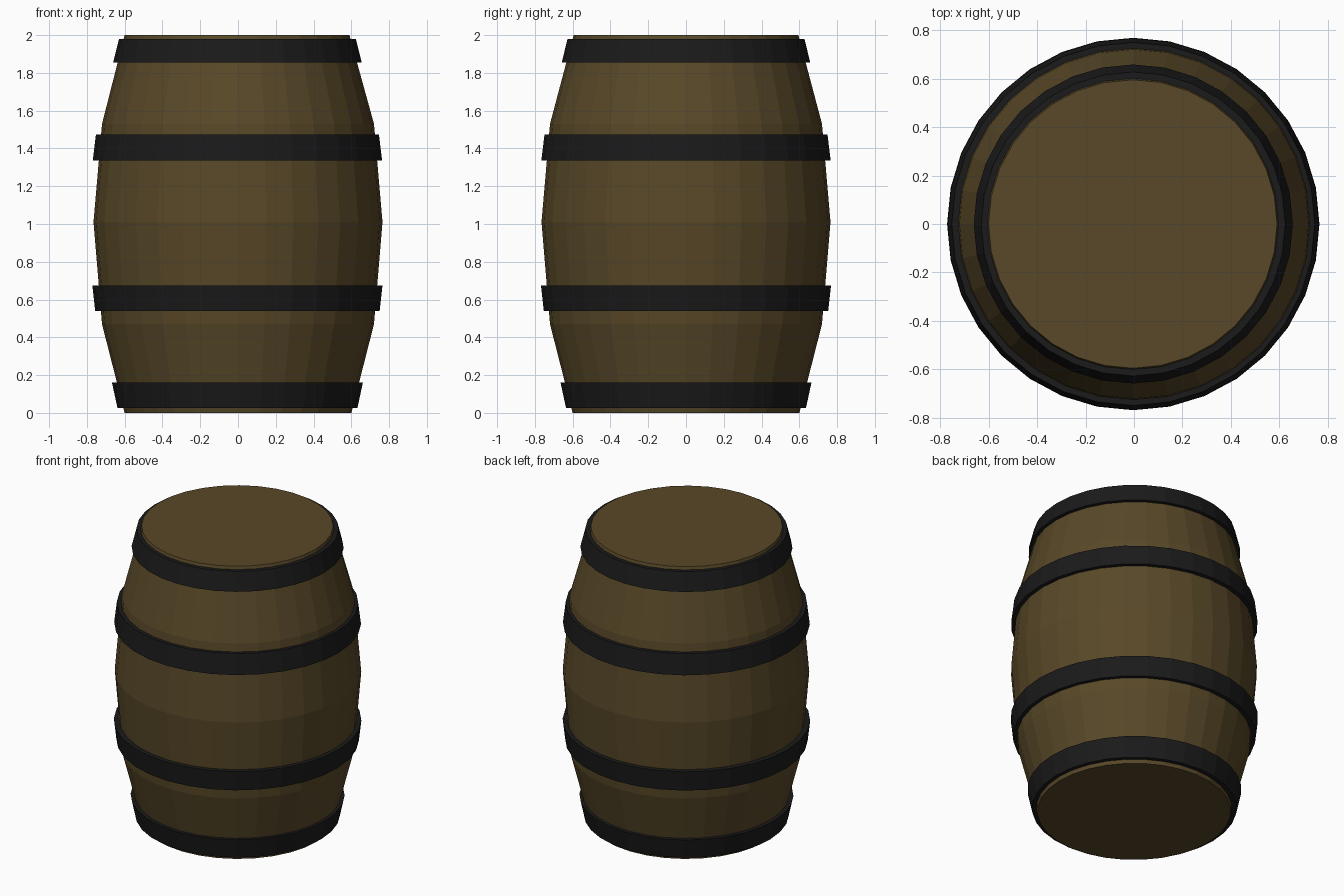
import bpy, bmesh, math

if "Cube" in bpy.data.objects:
    bpy.data.objects.remove(bpy.data.objects["Cube"])

SIDES = 32


def material(name, rgb):
    m = bpy.data.materials.new(name)
    m.diffuse_color = (*rgb, 1)
    m.use_nodes = True
    m.node_tree.nodes["Principled BSDF"].inputs["Base Color"].default_value = m.diffuse_color
    return m


def lathe(name, rings, mat, closed=False):
    """Skin rings of (radius, z, x offset); closed joins last to first, else ends are capped."""
    bm = bmesh.new()
    loops = []
    for r, z, dx in rings:
        loops.append([bm.verts.new((dx + r * math.cos(2 * math.pi * i / SIDES),
                                    r * math.sin(2 * math.pi * i / SIDES), z))
                      for i in range(SIDES)])
    pairs = list(zip(loops, loops[1:]))
    if closed:
        pairs.append((loops[-1], loops[0]))
    else:
        bm.faces.new(loops[0])
        bm.faces.new(loops[-1])
    for a, b in pairs:
        for i in range(SIDES):
            j = (i + 1) % SIDES
            bm.faces.new((a[i], a[j], b[j], b[i]))
    bmesh.ops.recalc_face_normals(bm, faces=bm.faces[:])
    me = bpy.data.meshes.new(name)
    bm.to_mesh(me)
    bm.free()
    me.materials.append(mat)
    ob = bpy.data.objects.new(name, me)
    bpy.context.collection.objects.link(ob)
    return ob


wood = material("wood", (0.098, 0.065, 0.021))
iron = material("iron", (0.0105, 0.0105, 0.011))

# Bulging wooden body with flat ends
lathe("barrel_body", [(0.60, 0, 0), (0.72, 0.47, 0), (0.765, 1.01, 0),
                      (0.72, 1.53, 0), (0.595, 2.0, -0.005)], wood)

# Tapered iron hoops: name, bottom z, bottom radius, top z, top radius
hoops = [
    ("bottom_hoop", 0.025, 0.635, 0.16, 0.664),
    ("lower_hoop", 0.54, 0.753, 0.675, 0.768),
    ("upper_hoop", 1.335, 0.766, 1.475, 0.749),
    ("top_hoop", 1.855, 0.658, 1.98, 0.627),
]
for name, z0, r0, z1, r1 in hoops:
    t = 0.045
    lathe(name, [(r0 - t, z0, -0.003), (r0, z0, -0.003),
                 (r1, z1, -0.003), (r1 - t, z1, -0.003)], iron, closed=True)
